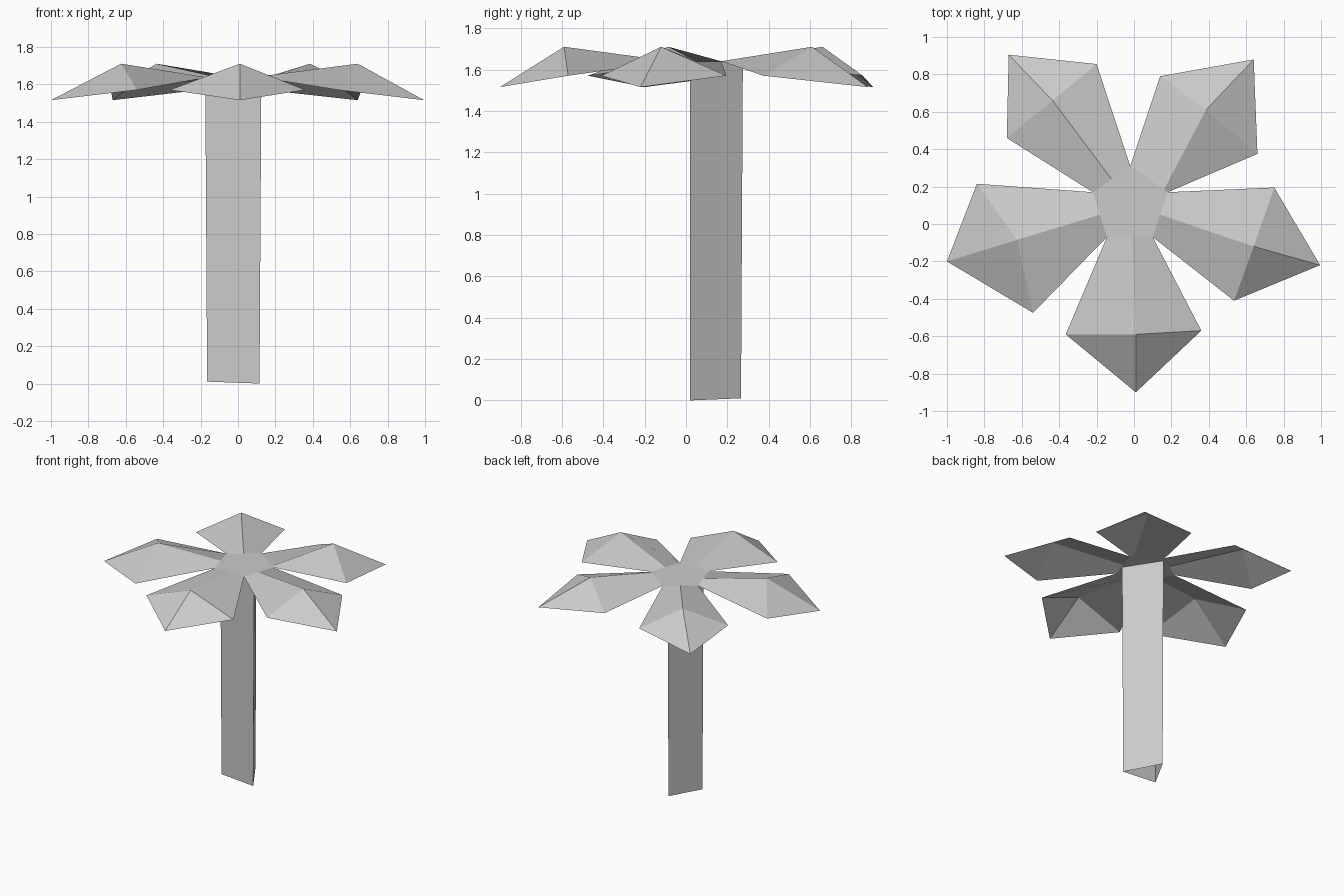
import bpy
from mathutils import Vector

cube = bpy.data.objects.get("Cube")
if cube:
    bpy.data.objects.remove(cube)

grey = bpy.data.materials.new("light_grey")
grey.use_nodes = True
grey.diffuse_color = (0.6, 0.6, 0.6, 1)
bsdf = grey.node_tree.nodes["Principled BSDF"]
bsdf.inputs["Base Color"].default_value = (0.6, 0.6, 0.6, 1)
bsdf.inputs["Roughness"].default_value = 0.9


def add_part(name, points, faces):
    mesh = bpy.data.meshes.new(name)
    mesh.from_pydata(points, [], faces)
    mesh.materials.append(grey)
    part = bpy.data.objects.new(name, mesh)
    bpy.context.collection.objects.link(part)
    return part


CROWN_Z, RIDGE_Z, SIDE_Z, TIP_Z = 1.64, 1.71, 1.57, 1.515

# Flat five-sided crown, counter-clockwise from the front left corner
corners = [Vector((x, y, CROWN_Z)) for x, y in
           ((-0.145, -0.07), (0.10, -0.07), (0.18, 0.17), (-0.02, 0.31), (-0.22, 0.17))]
add_part("crown_top", corners, [range(5)])

# Folded leaves: name, first side, ridge peak, second side, tip, ridge root along the crown edge
leaves = [
    ("leaf_front", (-0.365, -0.59), (0.01, -0.59), (0.36, -0.57), (0.01, -0.90), 0.55),
    ("leaf_left", (0.535, -0.41), (0.64, -0.12), (0.75, 0.195), (0.995, -0.22), 0.5),
    ("leaf_back_left", (0.66, 0.375), (0.385, 0.61), (0.14, 0.79), (0.64, 0.88), 0.1),
    ("leaf_back_right", (-0.20, 0.855), (-0.435, 0.66), (-0.68, 0.46), (-0.67, 0.905), 0.5),
    ("leaf_right", (-0.84, 0.215), (-0.625, -0.085), (-0.54, -0.475), (-1.0, -0.20), 0.5),
]
for i, (name, side_a, peak, side_b, tip, blend) in enumerate(leaves):
    a, b = corners[i], corners[(i + 1) % 5]
    points = [a, a.lerp(b, blend), b, (*side_a, SIDE_Z), (*peak, RIDGE_Z),
              (*side_b, SIDE_Z), (*tip, TIP_Z)]
    add_part(name, points, [(0, 3, 4, 1), (1, 4, 5, 2), (3, 6, 4), (4, 6, 5)])

# Three-sided trunk, open underneath and slightly wider at the top
base = [(-0.165, 0.036, 0.01), (0.115, 0.02, 0), (-0.037, 0.266, 0.01)]
top = [(-0.175, 0.036, CROWN_Z), (0.125, 0.02, CROWN_Z), (-0.037, 0.275, CROWN_Z)]
add_part("trunk", base + top,
         [(i, (i + 1) % 3, (i + 1) % 3 + 3, i + 3) for i in range(3)])
